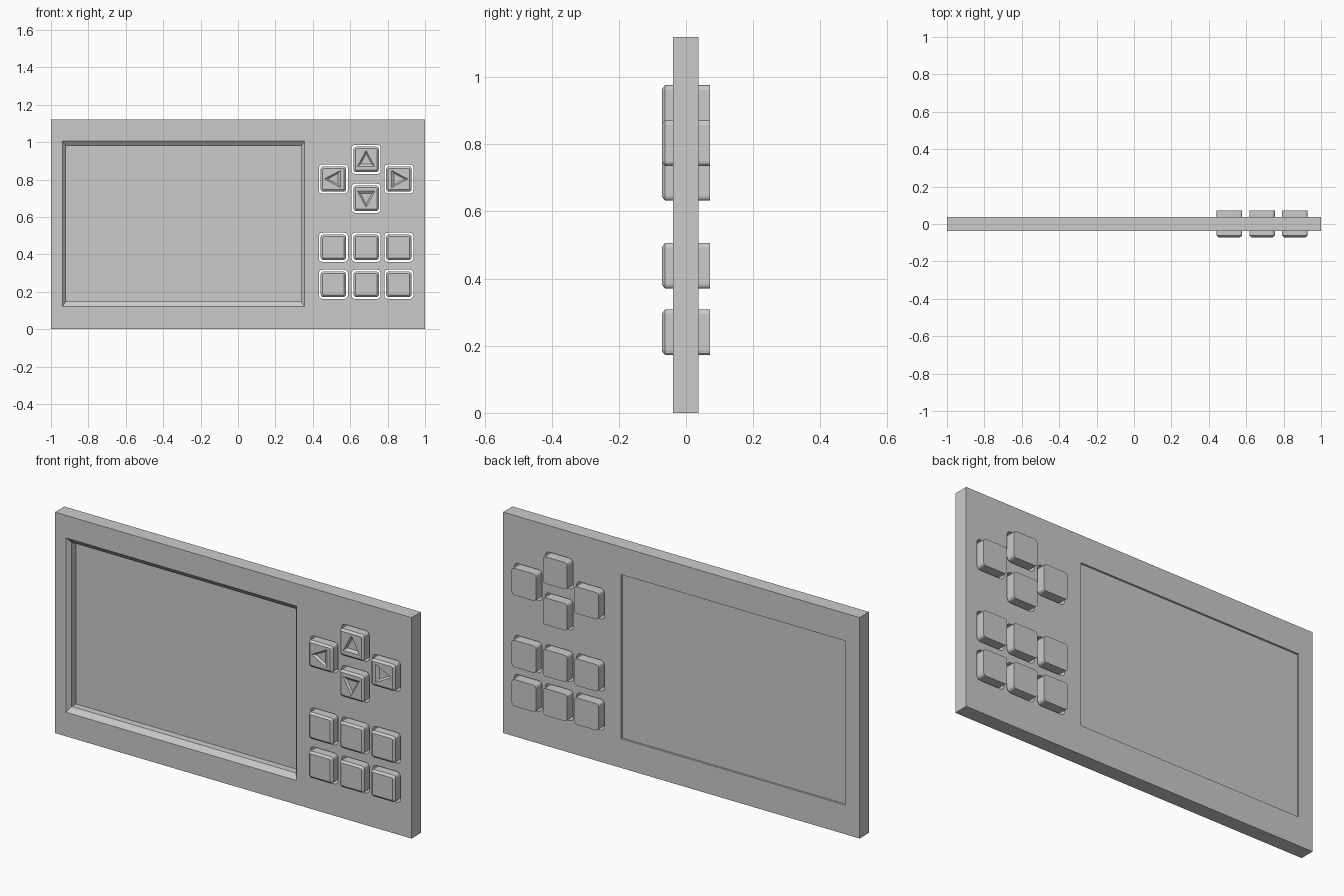
import bpy, bmesh
from math import cos, sin, pi, radians
from mathutils import Vector

if "Cube" in bpy.data.objects:
    bpy.data.objects.remove(bpy.data.objects["Cube"])

FRONT, BACK = -0.038, 0.037      # panel faces
REACH = 0.071                    # button reach to front and back


def loft(name, stacks):
    """Closed solids, each skinned through its own list of rings."""
    bm = bmesh.new()
    for rings in stacks:
        loops = [[bm.verts.new(p) for p in r] for r in rings]
        n = len(loops[0])
        for a, b in zip(loops, loops[1:]):
            for i in range(n):
                j = (i + 1) % n
                bm.faces.new((a[i], a[j], b[j], b[i]))
        bm.faces.new(loops[0])
        bm.faces.new(loops[-1])
    bmesh.ops.recalc_face_normals(bm, faces=bm.faces)
    mesh = bpy.data.meshes.new(name)
    bm.to_mesh(mesh)
    bm.free()
    obj = bpy.data.objects.new(name, mesh)
    bpy.context.collection.objects.link(obj)
    return obj


def rect(x0, x1, z0, z1, y):
    return [(x0, y, z0), (x1, y, z0), (x1, y, z1), (x0, y, z1)]


def rounded(cx, cz, half, r, y, seg=3):
    pts = []
    for k, (sx, sz) in enumerate(((1, 1), (-1, 1), (-1, -1), (1, -1))):
        for s in range(seg + 1):
            a = pi / 2 * (k + s / seg)
            pts.append((cx + sx * (half - r) + r * cos(a), y,
                        cz + sz * (half - r) + r * sin(a)))
    return pts


def arrow(cx, cz, scale, angle, y):
    pts = []
    for u, v in ((-0.046, -0.038), (0.046, -0.038), (0, 0.048)):
        u, v = u * scale, v * scale
        pts.append((cx + u * cos(angle) - v * sin(angle), y,
                    cz + u * sin(angle) + v * cos(angle)))
    return pts


def cut(obj, cutter):
    mod = obj.modifiers.new("cut", 'BOOLEAN')
    mod.object = cutter
    mod.solver = 'EXACT'
    cutter.hide_render = True
    dg = bpy.context.evaluated_depsgraph_get()
    mesh = bpy.data.meshes.new_from_object(obj.evaluated_get(dg))
    obj.modifiers.clear()
    obj.data = mesh
    bpy.data.objects.remove(cutter)


# Button layout: name, x, z, arrow angle in degrees (None = plain key)
keys = [("up_button", 0.685, 0.908, 0), ("left_button", 0.51, 0.803, 90),
        ("down_button", 0.685, 0.70, 180), ("right_button", 0.86, 0.803, -90)]
keys += [("plain_button", x, z, None) for z in (0.438, 0.24) for x in (0.51, 0.685, 0.86)]

# Panel with bevelled screen opening and button holes
panel = loft("front_panel", [[rect(-1, 1, 0, 1.12, FRONT), rect(-1, 1, 0, 1.12, BACK)]])
opening = (-0.92, 0.338, 0.148, 0.98)


def grown(gx, gz, y):
    x0, x1, z0, z1 = opening
    return rect(x0 - gx, x1 + gx, z0 - gz, z1 + gz, y)


window = [grown(0.036, 0.052, FRONT - 0.02), grown(0, 0, FRONT + 0.02), grown(0, 0, BACK + 0.05)]
holes = [[rounded(x, z, 0.078, 0.02, y) for y in (-0.1, 0.1)] for _, x, z, _ in keys]
cut(panel, loft("panel_cutter", [window] + holes))

# Screen, set just inside the back face
loft("screen", [[grown(0, 0, 0.017), grown(0, 0, 0.027)]])

# Buttons with chamfered fronts; arrows are sunk into the top four
for name, x, z, angle in keys:
    button = loft(name, [[rounded(x, z, 0.057, 0.006, -REACH),
                          rounded(x, z, 0.068, 0.014, -REACH + 0.009),
                          rounded(x, z, 0.068, 0.014, REACH)]])
    if angle is not None:
        a = radians(angle)
        cut(button, loft("arrow_cutter", [[arrow(x, z, 1.35, a, -REACH - 0.01),
                                           arrow(x, z, 0.65, a, -REACH + 0.01)]]))
